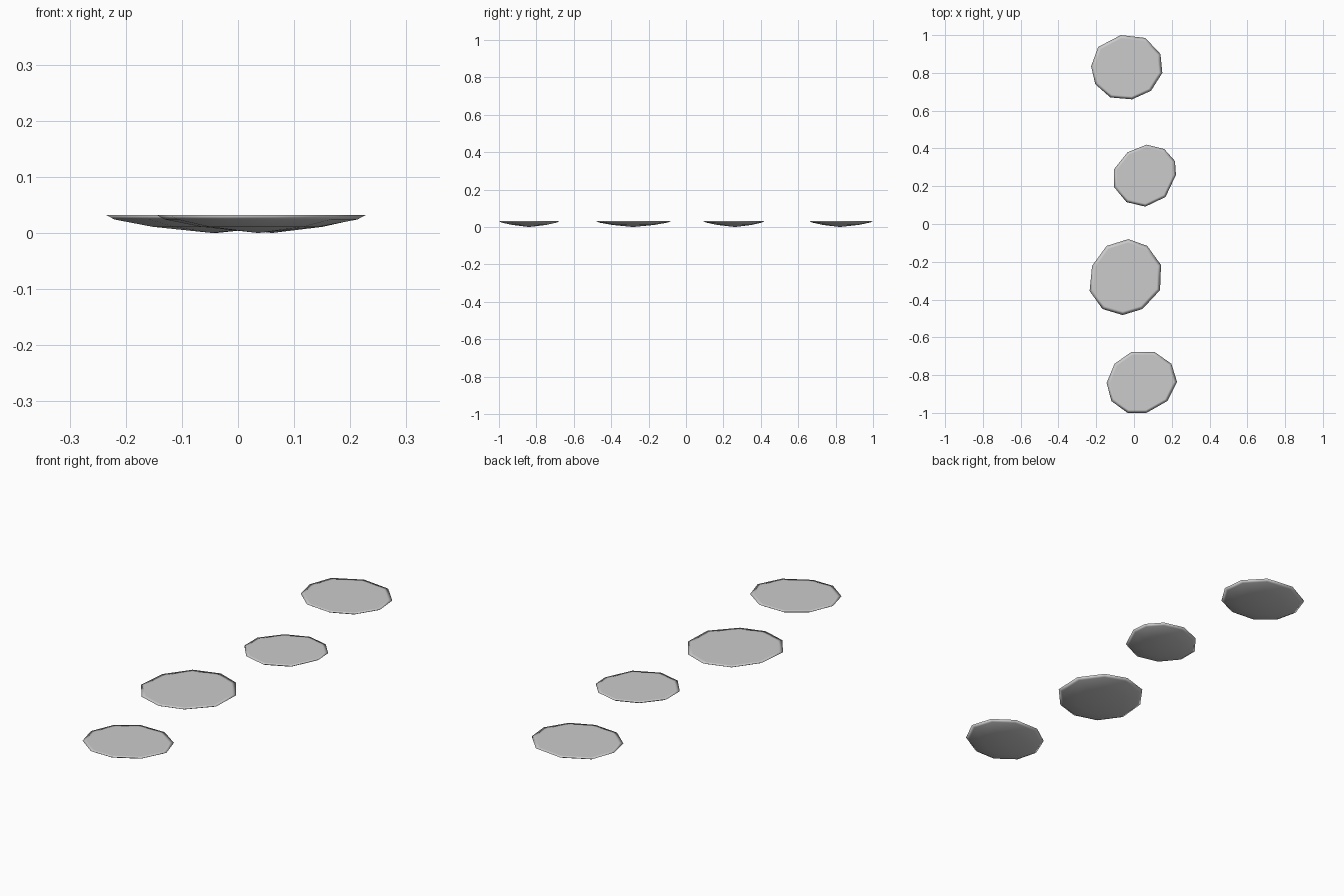
import bpy, bmesh
from mathutils import Vector

if "Cube" in bpy.data.objects:
    bpy.data.objects.remove(bpy.data.objects["Cube"])

TOP = 0.032
# outline of each stone, seen from above
STONES = {
    "stone_back": [(-.07, 1), (.06, .985), (.14, .90), (.15, .80), (.09, .705),
                   (-.01, .66), (-.125, .67), (-.205, .74), (-.227, .835), (-.19, .937)],
    "stone_mid_back": [(.066, .42), (.16, .397), (.217, .333), (.222, .26), (.167, .143),
                       (.06, .092), (-.04, .116), (-.106, .196), (-.106, .29), (-.034, .38)],
    "stone_mid_front": [(-.03, -.08), (.07, -.116), (.143, -.217), (.138, -.35), (.045, -.45),
                        (-.06, -.482), (-.167, -.45), (-.235, -.355), (-.222, -.222), (-.145, -.116)],
    "stone_front": [(-.013, -.677), (.108, -.677), (.198, -.74), (.228, -.836), (.177, -.937),
                    (.066, -1), (-.034, -1), (-.12, -.937), (-.145, -.841), (-.103, -.74)],
}
# rings from top inset, over the rim, down the shallow underside: (scale, z)
RINGS = [(.9, TOP), (1, TOP), (.92, .024), (.56, .011)]


def stepping_stone(name, outline):
    bm = bmesh.new()
    pts = [Vector(p) for p in outline]
    c = sum(pts, Vector((0, 0))) / len(pts)
    rings = [[bm.verts.new((*(c + (p - c) * s), z)) for p in pts] for s, z in RINGS]
    n = len(pts)
    for a, b in zip(rings, rings[1:]):
        for i in range(n):
            j = (i + 1) % n
            bm.faces.new((a[i], a[j], b[j], b[i]))
    # flat walking surface and the low point underneath
    bm.faces.new(rings[0])
    tip = bm.verts.new((c.x, c.y, 0))
    for i in range(n):
        bm.faces.new((rings[-1][i], rings[-1][(i + 1) % n], tip))
    bmesh.ops.recalc_face_normals(bm, faces=bm.faces)
    for f in bm.faces:
        f.smooth = True
    me = bpy.data.meshes.new(name)
    bm.to_mesh(me)
    bm.free()
    bpy.context.collection.objects.link(bpy.data.objects.new(name, me))


for name, outline in STONES.items():
    stepping_stone(name, outline)
